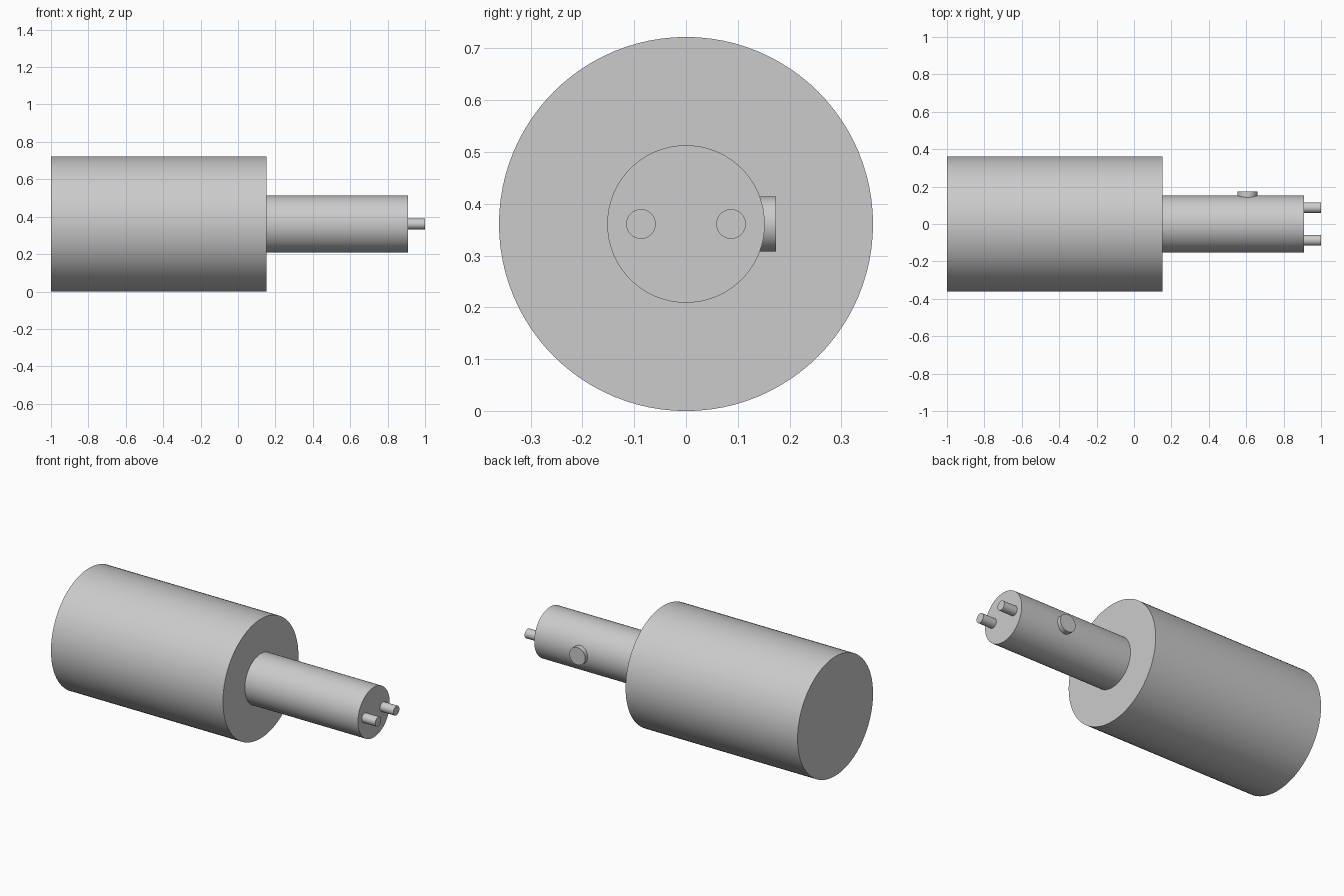
import bpy
from math import pi, radians

cube = bpy.data.objects.get("Cube")
if cube:
    bpy.data.objects.remove(cube, do_unlink=True)

# Single plain grey finish
grey = bpy.data.materials.new("grey")
grey.use_nodes = True
COLOUR = (0.6, 0.6, 0.6, 1)
grey.diffuse_color = COLOUR
grey.node_tree.nodes["Principled BSDF"].inputs["Base Color"].default_value = COLOUR

AXIS_Z = 0.361  # height of the shared centre line


def cylinder(name, radius, start, end, axis="x", offset=0.0, sides=96):
    """Cylinder from start to end along x or y; offset moves it across."""
    mid = (start + end) / 2
    along_x = axis == "x"
    bpy.ops.mesh.primitive_cylinder_add(
        vertices=sides, radius=radius, depth=end - start,
        location=(mid, offset, AXIS_Z) if along_x else (offset, mid, AXIS_Z),
        rotation=(0, pi / 2, 0) if along_x else (pi / 2, 0, 0))
    obj = bpy.context.object
    obj.name = name
    obj.data.materials.append(grey)
    bpy.ops.object.shade_smooth_by_angle(angle=radians(30))
    return obj


# Main drum and the narrower neck
cylinder("body", 0.361, -1.0, 0.152)
cylinder("neck", 0.152, 0.152, 0.91)

# Round button on the back of the neck
cylinder("button", 0.053, 0.12, 0.174, axis="y", offset=0.606, sides=48)

# Pair of contact pins on the end
for side, y in (("front", -0.087), ("back", 0.087)):
    cylinder(side + "_pin", 0.0285, 0.91, 1.0, offset=y, sides=48)
